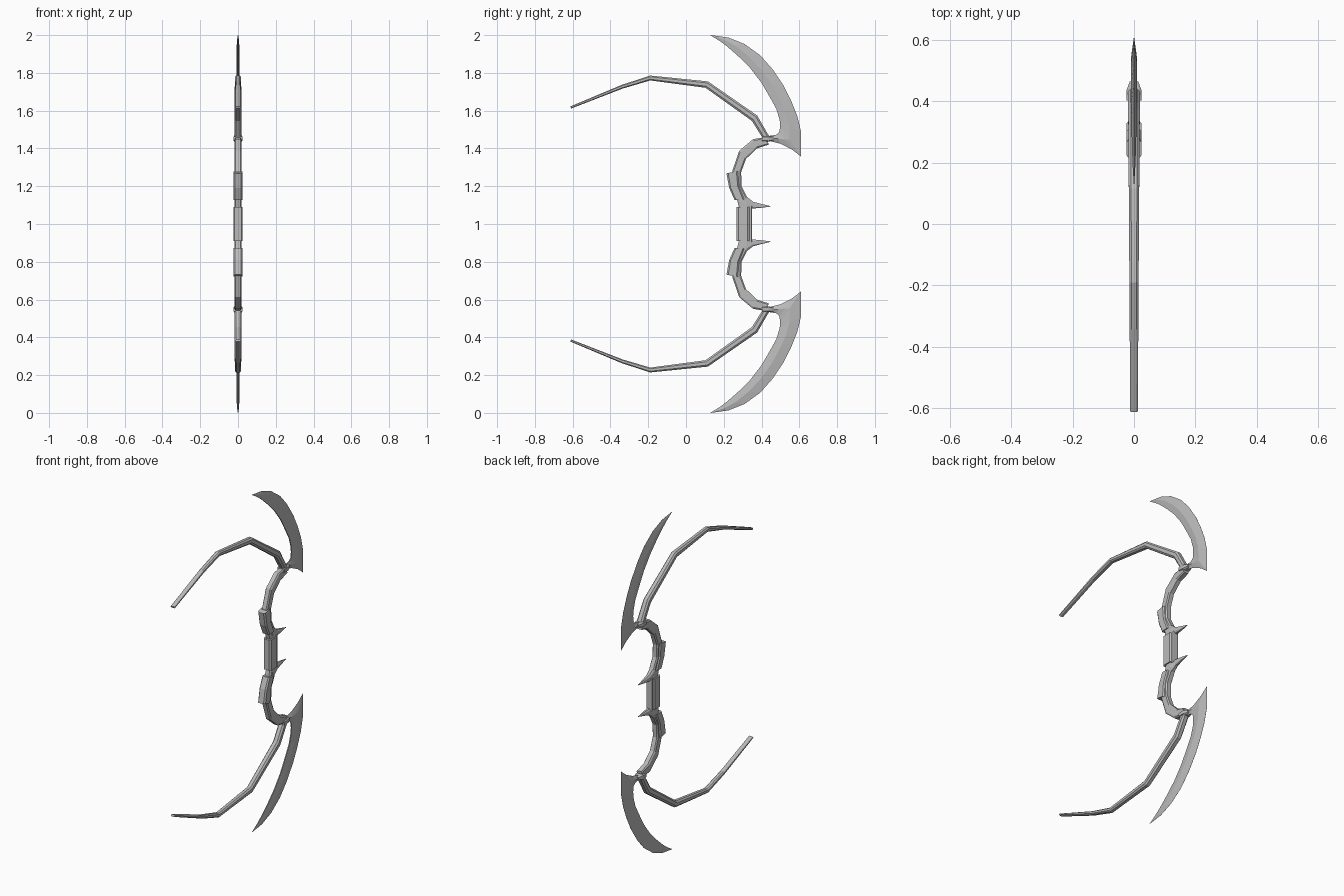
import bpy
import bmesh
from mathutils import Vector

if "Cube" in bpy.data.objects:
    bpy.data.objects.remove(bpy.data.objects["Cube"], do_unlink=True)

steel = bpy.data.materials.new("grey steel")
steel.diffuse_color = (0.5, 0.5, 0.5, 1)
steel.use_nodes = True
steel.node_tree.nodes["Principled BSDF"].inputs["Base Color"].default_value = (0.5, 0.5, 0.5, 1)


def chamfered(t, f):
    """Eight-sided section: chamfer depth t across, f the end width in x."""
    return [(0, -f), (0, f), (t, 1), (1 - t, 1), (1, f), (1, -f), (1 - t, -1), (t, -1)]


# Cross-sections: (position from first edge to second edge, fraction of half width in x)
BAR = chamfered(0.15, 0.7)
ROD = chamfered(0.25, 0.55)
BLADE = [(0, -0.3), (0, 0.3), (0.45, 1), (1, 0.04), (1, -0.04), (0.45, -1)]


def loft(name, stations, section, flip=False):
    """Skin a cross-section over stations of (edge a, edge b, half width) in the y-z plane."""
    bm = bmesh.new()
    rings = []
    for a, b, hw in stations:
        ring = []
        for t, fx in section:
            p = Vector(a).lerp(Vector(b), t)
            ring.append(bm.verts.new((fx * hw, p.x, 2 - p.y if flip else p.y)))
        rings.append(ring)
    n = len(section)
    for r0, r1 in zip(rings, rings[1:]):
        for i in range(n):
            j = (i + 1) % n
            bm.faces.new((r0[i], r0[j], r1[j], r1[i]))
    bm.faces.new(rings[0])
    bm.faces.new(rings[-1])
    bmesh.ops.recalc_face_normals(bm, faces=bm.faces)
    mesh = bpy.data.meshes.new(name)
    bm.to_mesh(mesh)
    bm.free()
    mesh.materials.append(steel)
    obj = bpy.data.objects.new(name, mesh)
    bpy.context.collection.objects.link(obj)


def along(path):
    """Turn a centreline of (y, z, thickness, half width) into loft stations."""
    out = []
    pts = [Vector(p[:2]) for p in path]
    for i, (y, z, th, hw) in enumerate(path):
        tangent = (pts[min(i + 1, len(pts) - 1)] - pts[max(i - 1, 0)]).normalized()
        side = Vector((-tangent.y, tangent.x)) * th / 2
        out.append((pts[i] - side, pts[i] + side, hw))
    return out


blade = [
    ((0.43, 1.465), (0.43, 1.442), 0.008),
    ((0.48, 1.473), (0.50, 1.425), 0.009),
    ((0.495, 1.49), (0.56, 1.395), 0.009),
    ((0.498, 1.52), (0.609, 1.357), 0.009),
    ((0.496, 1.55), (0.609, 1.49), 0.009),
    ((0.478, 1.61), (0.588, 1.575), 0.009),
    ((0.447, 1.666), (0.556, 1.655), 0.009),
    ((0.398, 1.75), (0.518, 1.73), 0.009),
    ((0.34, 1.825), (0.458, 1.82), 0.009),
    ((0.28, 1.885), (0.393, 1.893), 0.008),
    ((0.22, 1.938), (0.31, 1.953), 0.007),
    ((0.18, 1.968), (0.225, 1.987), 0.005),
    ((0.13, 1.999), (0.132, 2.0), 0.001),
]

limb = along([
    (0.43, 1.448, 0.034, 0.020),
    (0.363, 1.56, 0.040, 0.019),
    (0.11, 1.738, 0.036, 0.017),
    (-0.19, 1.773, 0.026, 0.015),
    (-0.34, 1.726, 0.020, 0.014),
    (-0.61, 1.617, 0.012, 0.013),
])

riser = [
    ((0.43, 1.462), (0.437, 1.42), 0.018),
    ((0.355, 1.449), (0.376, 1.400), 0.018),
    ((0.281, 1.387), (0.318, 1.345), 0.018),
    ((0.245, 1.28), (0.292, 1.275), 0.018),
    ((0.245, 1.20), (0.294, 1.20), 0.018),
    ((0.270, 1.13), (0.325, 1.14), 0.018),
    ((0.282, 1.08), (0.34, 1.08), 0.017),
]

guard_plate = [
    ((0.214, 1.268), (0.276, 1.280), 0.024),
    ((0.229, 1.19), (0.282, 1.20), 0.024),
    ((0.257, 1.127), (0.310, 1.130), 0.024),
]

spike = [
    ((0.295, 1.175), (0.295, 1.085), 0.018),
    ((0.325, 1.142), (0.325, 1.083), 0.017),
    ((0.355, 1.118), (0.355, 1.082), 0.013),
    ((0.40, 1.106), (0.40, 1.086), 0.008),
    ((0.447, 1.095), (0.447, 1.092), 0.001),
]

collar = [
    ((0.402, 1.464), (0.402, 1.440), 0.024),
    ((0.437, 1.466), (0.437, 1.436), 0.024),
    ((0.464, 1.462), (0.464, 1.443), 0.014),
]

# Upper and lower halves share the same parts
for flip, half in ((False, "upper"), (True, "lower")):
    loft(half + "_blade", blade, BLADE, flip)
    loft(half + "_limb", limb, ROD, flip)
    loft(half + "_riser", riser, BAR, flip)
    loft(half + "_guard_plate", guard_plate, BAR, flip)
    loft(half + "_spike", spike, ROD, flip)
    loft(half + "_collar", collar, BAR, flip)

# Handle: grip block with a narrow strip along its back
loft("grip", [((0.267, z), (0.337, z), 0.025) for z in (0.91, 1.09)], BAR)
loft("grip_back_strip", [((0.325, z), (0.35, z), 0.018) for z in (0.905, 1.095)], BAR)
